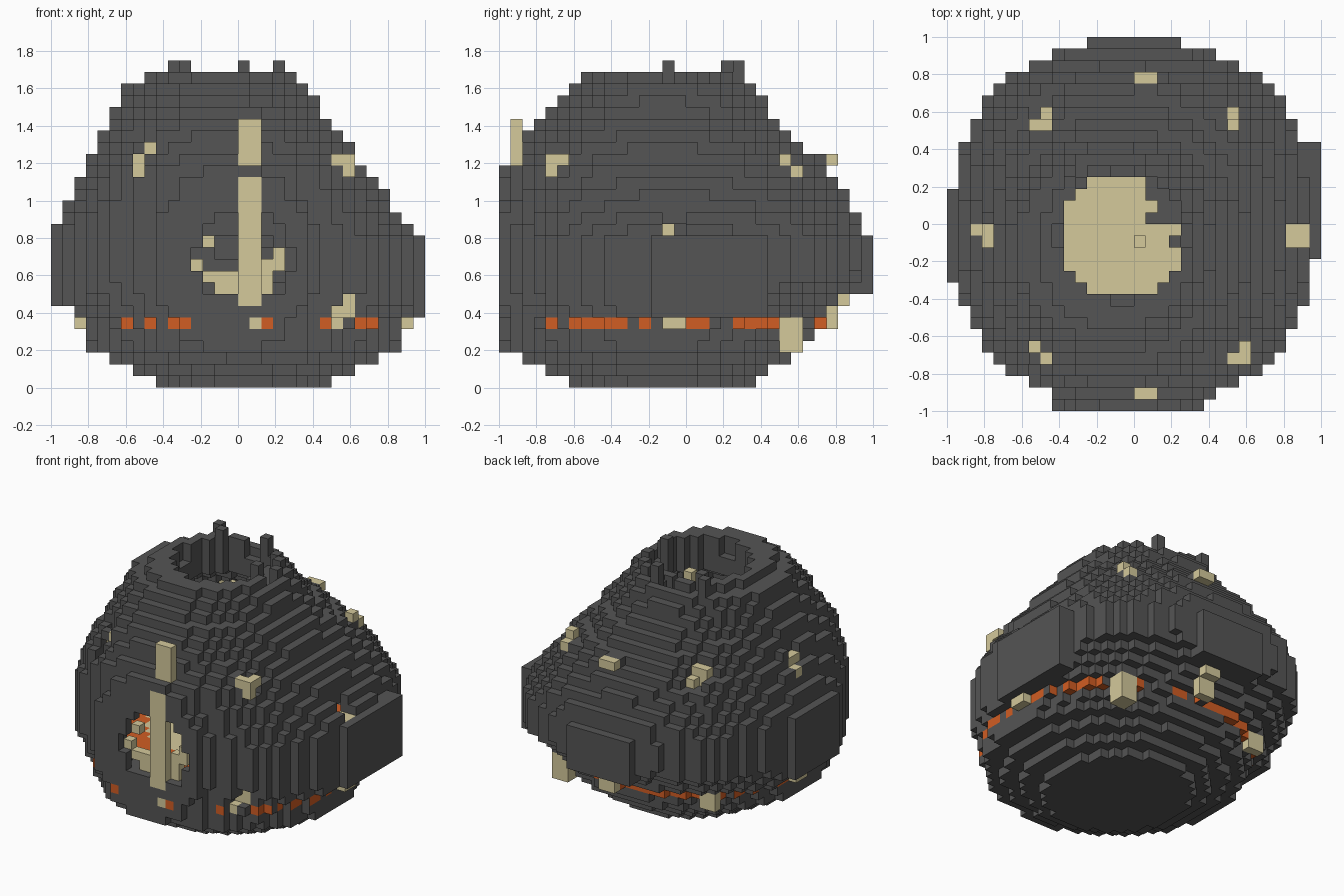
import bpy, bmesh
from mathutils import Vector

if "Cube" in bpy.data.objects:
    bpy.data.objects.remove(bpy.data.objects["Cube"], do_unlink=True)

UNIT = 1 / 16
HALF = 16
BELT, FLOOR = 5, 7

# Key layers of the body: layer, centre x, centre y, radius x, radius y, squareness
KEYS = [
    (0, .5, -2, 7.7, 8, 2), (3, .5, -2.7, 13.6, 12.8, 2), (5, .5, -2, 13.95, 13.5, 2.1),
    (7, .1, -1.2, 15.4, 14, 2.3), (9, 0, -.1, 15.5, 15.3, 2.5), (12, 0, 0, 15.5, 15.4, 2.5),
    (14, -.5, -.2, 14.6, 15.2, 2.5), (18, -1, -1.6, 12.1, 13.7, 2.6),
    (22, -1.5, -2.5, 9.7, 10.6, 2.2), (25, -2, -2, 8, 8, 2), (26, -1.5, -2, 6.6, 7, 2),
]


def make_material(name, colour):
    m = bpy.data.materials.new(name)
    m.use_nodes = True
    m.diffuse_color = (*colour, 1)
    m.node_tree.nodes["Principled BSDF"].inputs["Base Color"].default_value = (*colour, 1)
    return m


def layer_shape(z):
    for a, b in zip(KEYS, KEYS[1:]):
        if a[0] <= z <= b[0]:
            t = (z - a[0]) / (b[0] - a[0])
            return [p + (q - p) * t for p, q in zip(a[1:], b[1:])]


def inside(x, y, cx, cy, rx, ry, n=2):
    return abs((x + .5 - cx) / rx) ** n + abs((y + .5 - cy) / ry) ** n <= 1


def span(a, b):
    return range(a, b + 1)


cells = {}


def fill(name, xs, ys, zs):
    for x in xs:
        for y in ys:
            for z in zs:
                cells[x, y, z] = name


def stud(name, xs, ys, zs, clear_above=True):
    """Set blocks into the shell and clear the shell that covers them."""
    for (x, y, z) in list(cells):
        if cells[x, y, z] not in ("shell", "belt") or x not in xs:
            continue
        outer = z in zs and (y < min(ys) if min(ys) < -9 else y > max(ys) > 6)
        if outer or (clear_above and y in ys and z > max(zs)):
            del cells[x, y, z]
    fill(name, xs, ys, zs)


# Hollow rounded shell with a round front boss, belt and glowing floor
for z in span(0, KEYS[-1][0]):
    cx, cy, rx, ry, n = layer_shape(z)
    for x in range(-HALF, HALF):
        for y in range(-HALF, HALF):
            boss = y == -HALF and inside(x, z, -.5, 11, 6.8, 8.1)
            if not boss and not inside(x, y, cx, cy, rx, ry, n):
                continue
            core = inside(x, y, cx, cy, rx - 1.8, ry - 1.8, n)
            part = "belt" if z == BELT else "shell"
            if BELT <= z <= FLOOR and core:
                part = "floor_plate" if inside(x, y, -1, -1, 8, 8) else "ember_floor"
            elif z > FLOOR:
                mouth = 5.2 if z < 25 else 5.7
                if (z < 23 and core) or (z >= 23 and inside(x, y, -1, -1, mouth, mouth)):
                    continue
            cells[x, y, z] = part

# Flat side and back plates
fill("shell", span(14, 15), span(-3, 6), span(6, 12))
fill("shell", span(-16, -15), span(-5, 2), span(7, 13))
fill("shell", span(-4, 3), span(14, 15), span(8, 12))

# Round front opening, wider behind its edge, with broken pieces of lining
for (x, y, z) in list(cells):
    reach = 4.1 if y == -HALF else 5.5
    if y < -10 and z > FLOOR and (x * x + (z - 10.7) ** 2) ** .5 < reach:
        del cells[x, y, z]
for xs, zs in (([-4], [10]), ([-3], [9, 12]), (span(-2, -1), span(8, 9)),
               ([2], span(8, 10)), ([3], span(10, 11))):
    fill("opening_lining", xs, [-15], zs)

# Upright bar across the opening and a thin post in the middle
fill("front_bar", span(0, 1), [-16], span(7, 17))
fill("centre_post", [0], [-2], span(8, 24))

# Upper ring of studs
pair = span(-2, -1)
fill("upper_studs", span(0, 1), [-15], span(19, 22))
stud("upper_studs", [9], [-12], span(18, 19))
stud("upper_studs", [9], [-11], [19])
stud("upper_studs", [8], [-12], [19])
stud("upper_studs", [-9], [-11], span(18, 19))
stud("upper_studs", [-8], [-12], [20])
stud("upper_studs", [8], [9], [18])
stud("upper_studs", [8], [8], [19])
stud("upper_studs", [-9], [8], span(18, 19))
stud("upper_studs", [-8], [9], [18])
stud("upper_studs", [-8], [8], [19])
fill("shell", span(0, 1), [11], [19])
stud("upper_studs", span(0, 1), [12], [19])
stud("upper_studs", [-14], [-1], [17])
stud("upper_studs", [-13], pair, span(17, 18))
stud("upper_studs", span(13, 14), pair, [12])

# Lower ring of studs
fill("lower_studs", [1], [-16], [5])
for xs, ys, zs in (([8], [-13], [5]), ([8], [-12], [6]), ([9], [-12], span(6, 7)),
                   (span(0, 1), [12], span(5, 6)), (span(0, 1), [13], [7])):
    stud("lower_studs", xs, ys, zs, False)
fill("lower_studs", [14], pair, [5])
fill("lower_studs", [-14], pair, [5])
fill("lower_studs", span(8, 9), span(8, 9), span(3, 5))
fill("lower_studs", span(-10, -9), [8], span(4, 5))

# Jagged tips around the mouth and a broken ledge inside it
fill("rim_tips", [-6], [4], span(25, 27))
fill("rim_tips", [-5], [3], span(25, 27))
fill("rim_tips", [0], [4], span(24, 27))
fill("rim_tips", [3], [-2], span(24, 27))
fill("rim_tips", span(1, 3), [0, 2, 3], span(22, 24))
fill("rim_tips", span(2, 3), [1], span(22, 24))

charcoal = make_material("charcoal", (.09, .09, .09))
bone = make_material("bone", (.66, .585, .33))
ember = make_material("ember orange", (.64, .11, .017))
colours = {"shell": [charcoal], "rim_tips": [charcoal],
           "belt": [charcoal, ember], "ember_floor": [ember]}

# Places where the belt glows on each of its four sides
front = {-10, -8, -6, -5, 2, 7, 10, 11}
back = {2, 3, 7, 11, 12, 13} | set(span(-8, -1))
left = {-12, -4, 0, 1} | set(span(-10, -6)) | set(span(4, 7))
right = set(span(-9, -4)) | {0, 1} | set(span(4, 12))


def glows(axis, x, y):
    along_y = y in (left if x > 0 else right)
    along_x = x in (front if y < 0 else back)
    if axis == 2:
        return along_x if abs(x) < 8 else along_y
    return along_y if axis == 0 else along_x


# Corner offsets of each side of a block
SIDES = []
for axis in range(3):
    for sign in (0, 1):
        loop = [(0, 0), (1, 0), (1, 1), (0, 1)]
        corners = []
        for a, b in (loop if sign else reversed(loop)):
            c = [0, 0, 0]
            c[axis], c[(axis + 1) % 3], c[(axis + 2) % 3] = sign, a, b
            corners.append(tuple(c))
        step = [0, 0, 0]
        step[axis] = 1 if sign else -1
        SIDES.append((axis, step, corners))

# One mesh per part, made of the exposed block sides
for part in sorted(set(cells.values())):
    bm = bmesh.new()
    verts = {}
    for cell, name in cells.items():
        if name != part:
            continue
        for axis, step, corners in SIDES:
            if tuple(p + s for p, s in zip(cell, step)) in cells:
                continue
            ring = []
            for c in corners:
                key = tuple(p + q for p, q in zip(cell, c))
                if key not in verts:
                    verts[key] = bm.verts.new(Vector(key) * UNIT)
                ring.append(verts[key])
            face = bm.faces.new(ring)
            if part == "belt" and glows(axis, cell[0], cell[1]):
                face.material_index = 1
    mesh = bpy.data.meshes.new(part)
    bm.to_mesh(mesh)
    bm.free()
    for m in colours.get(part, [bone]):
        mesh.materials.append(m)
    bpy.context.collection.objects.link(bpy.data.objects.new(part, mesh))
